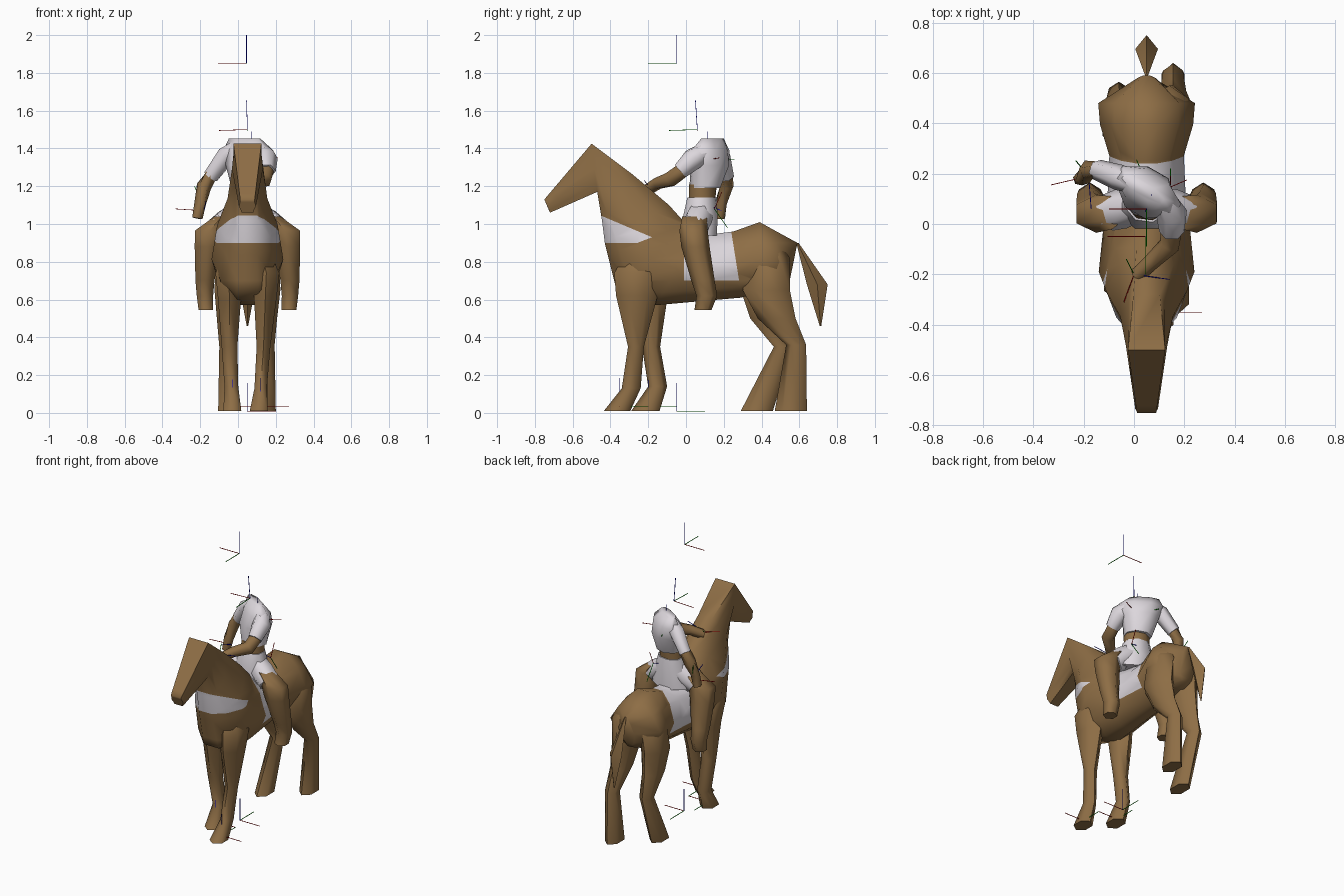
import bpy, bmesh, math
from mathutils import Vector

if "Cube" in bpy.data.objects:
    bpy.data.objects.remove(bpy.data.objects["Cube"])

CX = 0.05  # middle plane of the horse


def material(name, rgb):
    m = bpy.data.materials.new(name)
    m.diffuse_color = (*rgb, 1)
    m.use_nodes = True
    m.node_tree.nodes["Principled BSDF"].inputs["Base Color"].default_value = m.diffuse_color
    return m


BROWN = material("brown", (0.27, 0.155, 0.06))
WHITE = material("off_white", (0.72, 0.68, 0.72))
RED = material("red", (0.5, 0.0, 0.0))
GREEN = material("green", (0.0, 0.4, 0.0))
BLUE = material("blue", (0.0, 0.0, 0.6))


def loft(name, rings, mats=(BROWN,), cuts=(), rule=None, angle=65):
    """Skin equal-sized rings, cap both ends, optionally cut and colour faces by a rule."""
    bm = bmesh.new()
    rows = [[bm.verts.new(p) for p in r] for r in rings]
    n = len(rows[0])
    for a, b in zip(rows, rows[1:]):
        for i in range(n):
            bm.faces.new((a[i], a[(i + 1) % n], b[(i + 1) % n], b[i]))
    bm.faces.new(rows[0])
    bm.faces.new(rows[-1])
    for co, no in cuts:
        bmesh.ops.bisect_plane(bm, geom=bm.verts[:] + bm.edges[:] + bm.faces[:],
                               plane_co=co, plane_no=no, dist=1e-5)
    bmesh.ops.recalc_face_normals(bm, faces=bm.faces[:])
    if rule:
        for f in bm.faces:
            f.material_index = rule(f.calc_center_median())
    me = bpy.data.meshes.new(name)
    bm.to_mesh(me)
    bm.free()
    for m in mats:
        me.materials.append(m)
    ob = bpy.data.objects.new(name, me)
    bpy.context.collection.objects.link(ob)
    bpy.ops.object.select_all(action='DESELECT')
    ob.select_set(True)
    bpy.context.view_layer.objects.active = ob
    bpy.ops.object.shade_smooth_by_angle(angle=math.radians(angle))
    return ob


def flat_ring(x, y, z, rx, ry, yaw=0, n=8, phase=0.5):
    """Level ellipse, turned about z."""
    c, s = math.cos(math.radians(yaw)), math.sin(math.radians(yaw))
    pts = []
    for i in range(n):
        a = math.tau * (i + phase) / n
        u, v = rx * math.cos(a), ry * math.sin(a)
        pts.append((x + u * c - v * s, y + u * s + v * c, z))
    return pts


def column(name, stations, n=6, phase=0.5, **kw):
    return loft(name, [flat_ring(*s, n=n, phase=phase) for s in stations], **kw)


def limb(name, path, n=6, **kw):
    """Tube along points (x, y, z, radius)."""
    pts = [Vector(p[:3]) for p in path]
    rings = []
    for i, p in enumerate(pts):
        d = (pts[min(i + 1, len(pts) - 1)] - pts[max(i - 1, 0)]).normalized()
        u = d.cross(Vector((0, 0, 1))).normalized()
        v = u.cross(d)
        rings.append([p + path[i][3] * (u * math.cos(math.tau * k / n) + v * math.sin(math.tau * k / n))
                      for k in range(n)])
    return loft(name, rings, **kw)


def body_ring(ty, tz, by, bz, w, top=.25, bottom=.3):
    """Slanted oval from a top edge to a bottom edge."""
    prof = [(0, top), (.2, max(.68, top)), (.52, 1), (.83, .75), (1, bottom)]
    half = [(w * k, ty + (by - ty) * t, tz + (bz - tz) * t) for t, k in prof]
    return [(CX + x, y, z) for x, y, z in half] + [(CX - x, y, z) for x, y, z in reversed(half)]


# horse: head, neck and trunk, with chest patch and saddle cloth
trunk = [(-.75, 1.13, -.72, 1.06, .045, .85, .7), (-.50, 1.425, -.47, 1.17, .082, .9, .6),
         (-.28, 1.26, -.445, 1.02, .105, .5, .5), (-.09, 1.10, -.43, .90, .160),
         (.0, 1.0, -.365, .64, .19), (.08, .97, -.16, .57, .175),
         (.17, .95, .06, .59, .155), (.25, .96, .29, .61, .148),
         (.39, 1.01, .40, .64, .185), (.48, .96, .48, .66, .192), (.59, .90, .545, .68, .05)]

CHEST_TOP = ((0, -.18, .93), (0, .11, .26))
CHEST_LOW = ((0, -.18, .93), (0, -.035, .09))
SADDLE_BACK = ((0, .262, .82), (0, 1, .16))
CUTS = [CHEST_TOP, CHEST_LOW, SADDLE_BACK, ((0, 0, .90), (0, 0, 1)),
        ((0, -.01, 0), (0, 1, 0)), ((0, 0, .70), (0, 0, 1))]


def above(c, plane):
    return (c - Vector(plane[0])).dot(Vector(plane[1])) > 0


def horse_rule(c):
    chest = -.46 < c.y < -.18 and c.z > .90 and above(c, CHEST_LOW) and not above(c, CHEST_TOP)
    saddle = c.z > .70 and c.y > -.01 and not above(c, SADDLE_BACK)
    return 1 if chest or saddle else 0


loft("horse_body", [body_ring(*s) for s in trunk], (BROWN, WHITE), cuts=CUTS, rule=horse_rule, angle=75)

# horse legs, mid stride; the narrow tops hide inside the trunk
column("front_leg_left", [(.12, -.24, .88, .04, .06), (.15, -.255, .74, .08, .125), (.145, -.26, .62, .07, .11),
                          (.135, -.265, .35, .042, .042), (.12, -.29, .13, .038, .05), (.11, -.365, .01, .055, .07)])
column("front_leg_right", [(-.02, -.22, .88, .04, .06), (-.05, -.21, .74, .08, .11), (-.045, -.19, .60, .07, .09),
                           (-.045, -.185, .35, .048, .048), (-.035, -.15, .14, .042, .05),
                           (-.03, -.215, .01, .055, .075)])
column("hind_leg_left", [(.11, .44, .92, .04, .05), (.14, .445, .82, .09, .105), (.155, .425, .65, .08, .125),
                         (.155, .48, .50, .06, .10), (.155, .583, .36, .045, .053), (.155, .555, .01, .052, .085)])
column("hind_leg_right", [(-.01, .43, .92, .04, .05), (-.04, .435, .82, .09, .105), (-.055, .41, .65, .08, .12),
                          (-.06, .44, .50, .06, .10), (-.06, .515, .35, .045, .05), (-.06, .375, .01, .052, .085)])

# tail
column("tail", [(CX, .59, .90, .006, .006), (CX, .695, .68, .045, .055), (CX, .712, .46, .004, .004)],
       n=4, phase=0)

# rider: shorts, waist and shirt
column("shorts", [(CX, .08, .94, .14, .09), (CX, .075, 1.03, .12, .10), (CX, .085, 1.14, .09, .08, -8)],
       n=8, mats=(WHITE,))
column("waist", [(CX, .085, 1.13, .083, .072, -8), (.055, .09, 1.21, .083, .072, -18)], n=8)
column("shirt", [(.055, .10, 1.19, .09, .08, -18), (CX, .125, 1.31, .12, .10, -30),
                 (.055, .13, 1.39, .15, .075, -33), (.035, .14, 1.452, .10, .03, -33)], n=8, mats=(WHITE,))

# rider arms
limb("sleeve_left", [(.12, .09, 1.38, .05), (.15, .04, 1.345, .062), (.15, -.03, 1.28, .05)], mats=(WHITE,))
limb("forearm_left", [(.15, -.01, 1.29, .043), (.14, -.085, 1.235, .042),
                      (.07, -.15, 1.215, .033), (.01, -.205, 1.18, .03)])
limb("sleeve_right", [(-.0, .16, 1.41, .04), (-.06, .185, 1.365, .052), (-.145, .215, 1.25, .042)], mats=(WHITE,))
limb("forearm_right", [(-.14, .21, 1.26, .038), (-.18, .215, 1.20, .04),
                       (-.20, .185, 1.11, .032), (-.215, .18, 1.03, .028)])

# rider legs
for side, s in (("left", 1), ("right", -1)):
    limb("shorts_leg_" + side, [(CX + s * .03, .08, 1.06, .07), (CX + s * .10, .06, 1.01, .08),
                                (CX + s * .155, .045, .97, .074)], mats=(WHITE,))
    column("leg_" + side, [(CX + s * .135, .045, 1.04, .045, .065), (CX + s * .20, .04, .965, .09, .075),
                           (CX + s * .21, .05, .88, .08, .075), (CX + s * .225, .09, .70, .058, .062),
                           (CX + s * .225, .11, .62, .05, .055), (CX + s * .22, .09, .545, .045, .045)])


def marker(name, origin, tips):
    """Three thin pins from one origin, in red, green and blue."""
    for axis, tip, mat in zip("xyz", tips, (RED, GREEN, BLUE)):
        o, t = Vector(origin), Vector(tip)
        d = t.normalized()
        u = d.orthogonal().normalized() * .0022
        v = d.cross(u)
        loft(name + "_" + axis, [[o + u, o + v, o - u, o - v], [o + t + u, o + t + v, o + t - u, o + t - v]],
             (mat,))


L = .15
level = [(L, 0, 0), (0, L, 0), (0, 0, L)]
turned = [(-L, 0, 0), (0, -L, 0), (0, 0, L)]
marker("top_marker", (.045, -.05, 1.85), turned)
marker("neck_marker", (.05, .06, 1.50), [(-.15, .0, -.005), (0, -.15, -.005), (-.005, -.01, .155)])
marker("chest_marker", (.07, .115, 1.34), [(.14, .06, .01), (-.06, .14, 0), (0, 0, L)])
marker("hip_marker", (.145, .15, 1.08), [(0, .04, .09), (0, .07, -.10), (-.14, 0, .03)])
marker("base_marker", (.05, -.05, .008), level)
marker("left_hoof_marker", (.12, -.35, .035), level)
marker("right_hoof_marker", (-.03, -.20, .035), level)
marker("right_hand_marker", (-.18, .19, 1.07), [(-.15, -.035, .01), (-.05, .06, .13), (.01, -.13, .05)])
marker("left_hand_marker", (.0, -.20, 1.20), [(-.04, -.11, -.03), (-.03, .06, .04), (.14, -.02, .03)])
